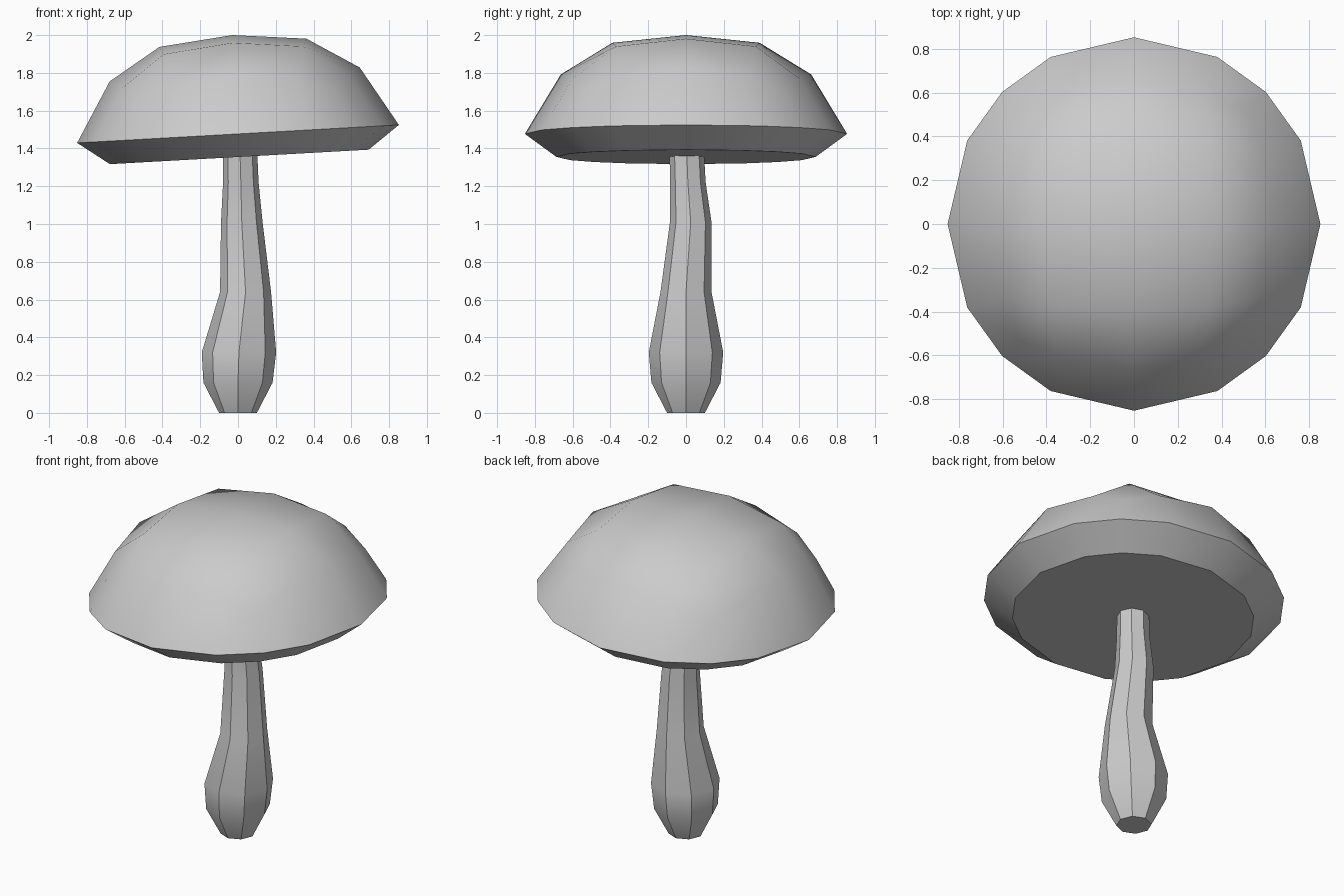
import bpy, bmesh
from math import radians, cos, sin, pi
from mathutils import Vector, Matrix

if "Cube" in bpy.data.objects:
    bpy.data.objects.remove(bpy.data.objects["Cube"])


def finish(bm, name):
    bmesh.ops.recalc_face_normals(bm, faces=bm.faces)
    me = bpy.data.meshes.new(name)
    bm.to_mesh(me)
    bm.free()
    ob = bpy.data.objects.new(name, me)
    bpy.context.collection.objects.link(ob)
    bpy.ops.object.select_all(action='DESELECT')
    bpy.context.view_layer.objects.active = ob
    ob.select_set(True)
    bpy.ops.object.shade_smooth_by_angle(angle=radians(32))
    return ob


# Cap: a 4x4 grid rounded into a dome, with a rim and a flat underside
DOME = {(0, 0): (0, 0, .524), (1, 0): (.39, 0, .483), (1, 1): (.37, .37, .443),
        (2, 0): (.663, 0, .315), (2, 1): (.6, .335, .275), (2, 2): (.525, .525, .20)}


def dome_point(co):
    i, j = round(co.x), round(co.y)
    a, b, h = DOME[max(abs(i), abs(j)), min(abs(i), abs(j))]
    if abs(i) < abs(j):
        a, b = b, a
    return Vector((a if i > 0 else -a, b if j > 0 else -b, h))


bm = bmesh.new()
bmesh.ops.create_grid(bm, x_segments=4, y_segments=4, size=2)
places = {v: dome_point(v.co) for v in bm.verts}
edges = [e for e in bm.edges if e.is_boundary]
for radius, height in ((.853, 0), (.686, -.122)):
    new = bmesh.ops.extrude_edge_only(bm, edges=edges)['geom']
    edges = [g for g in new if isinstance(g, bmesh.types.BMEdge) and g.is_boundary]
    for v in (g for g in new if isinstance(g, bmesh.types.BMVert)):
        flat = v.co.xy.normalized() * radius
        places[v] = Vector((flat.x, flat.y, height))
bmesh.ops.contextual_create(bm, geom=edges)
for v, p in places.items():
    v.co = p
bm.transform(Matrix.Translation((0, 0, 1.477)) @ Matrix.Rotation(radians(-3.2), 4, 'Y'))
finish(bm, "cap")

# Stem: eight-sided rings (x, y, z, radius) along a slightly bent path
STEM = [(0, 0, 0, .1), (0, 0, .16, .183), (.005, 0, .32, .197), (.04, 0, .64, .135),
        (.02, .025, 1.01, .11), (.015, .01, 1.22, .094), (.01, .003, 1.4, .091)]
bm = bmesh.new()
rings = [[bm.verts.new((x + r * cos(k * pi / 4), y + r * sin(k * pi / 4), z)) for k in range(8)]
         for x, y, z, r in STEM]
for lo, hi in zip(rings, rings[1:]):
    for k in range(8):
        n = (k + 1) % 8
        bm.faces.new((lo[k], lo[n], hi[n], hi[k]))
bm.faces.new(rings[0])
bm.faces.new(rings[-1])
finish(bm, "stem")
